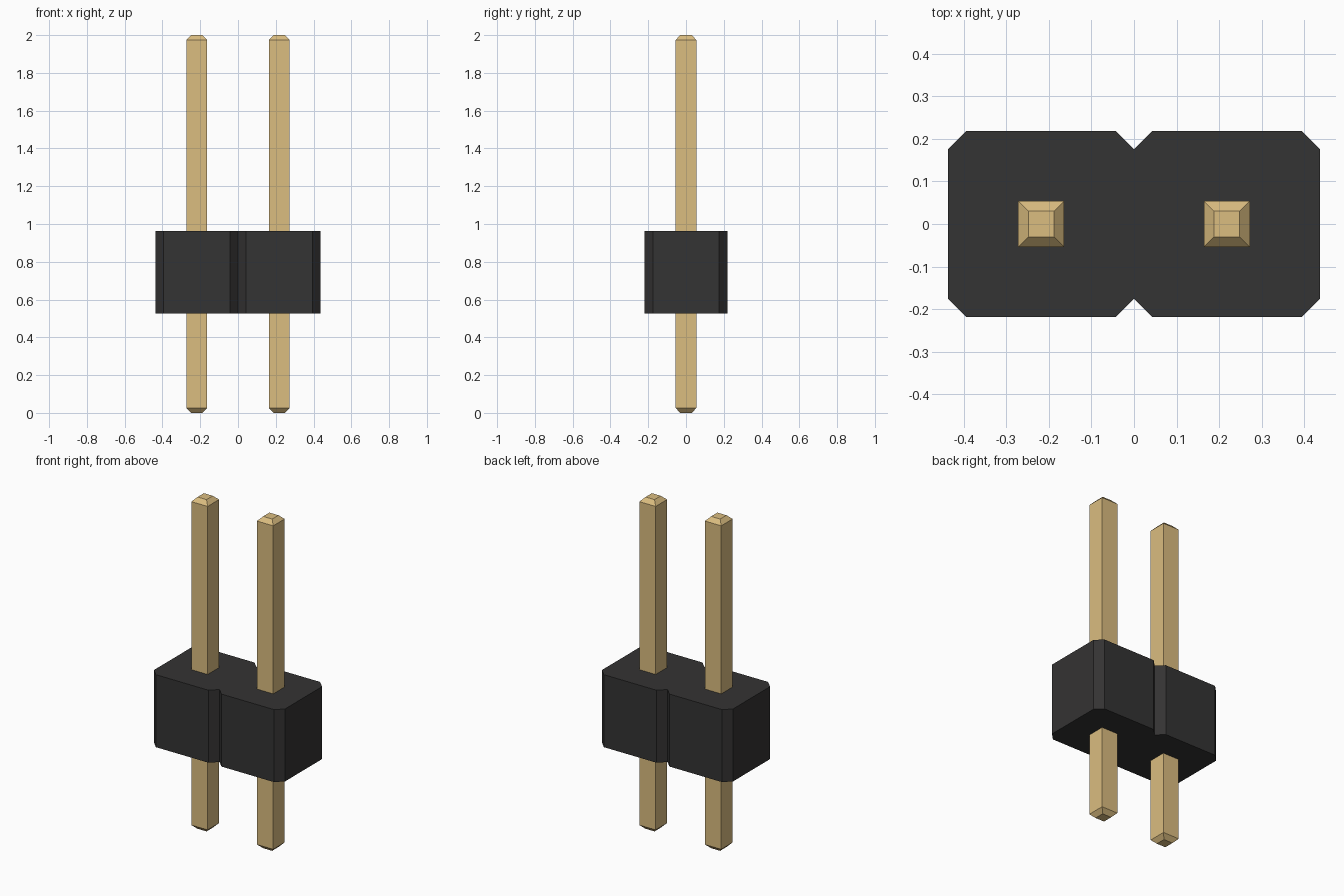
import bpy
import bmesh

cube = bpy.data.objects.get("Cube")
if cube:
    bpy.data.objects.remove(cube, do_unlink=True)


def make_material(name, rgb, metallic=0.0):
    mat = bpy.data.materials.new(name)
    mat.use_nodes = True
    color = (*rgb, 1.0)
    mat.diffuse_color = color
    mat.node_tree.nodes["Principled BSDF"].inputs["Base Color"].default_value = color
    return mat


def loft(name, rings, mat):
    """Solid with flat faces through a stack of matching rings, capped at both ends."""
    bm = bmesh.new()
    loops = [[bm.verts.new(p) for p in ring] for ring in rings]
    n = len(loops[0])
    for low, high in zip(loops, loops[1:]):
        for i in range(n):
            j = (i + 1) % n
            bm.faces.new((low[i], low[j], high[j], high[i]))
    bm.faces.new(loops[0][::-1])
    bm.faces.new(loops[-1])
    bmesh.ops.recalc_face_normals(bm, faces=bm.faces)
    mesh = bpy.data.meshes.new(name)
    bm.to_mesh(mesh)
    bm.free()
    mesh.materials.append(mat)
    obj = bpy.data.objects.new(name, mesh)
    bpy.context.collection.objects.link(obj)
    return obj


black = make_material("black plastic", (0.034, 0.033, 0.033))
gold = make_material("gold metal", (0.708, 0.508, 0.216))

PITCH = 0.4375            # pin spacing and housing depth
HALF = PITCH / 2
CUT = 0.043               # corner chamfer

# Housing: two chamfered squares joined side by side
front = [(-PITCH, -HALF + CUT), (-PITCH + CUT, -HALF), (-CUT, -HALF),
         (0, -HALF + CUT), (CUT, -HALF), (PITCH - CUT, -HALF), (PITCH, -HALF + CUT)]
outline = front + [(-x, -y) for x, y in front]
loft("housing", [[(x, y, z) for x, y in outline] for z in (0.525, 0.962)], black)

# Pins: square rods with tapered tips, passing through the housing
PIN, TIP, TAPER = 0.0545, 0.03, 0.025
for side, cx in (("right", -HALF), ("left", HALF)):
    sections = [(TIP, 0), (PIN, TAPER), (PIN, 2 - TAPER), (TIP, 2)]
    rings = [[(cx + sx * r, sy * r, z) for sx, sy in ((-1, -1), (1, -1), (1, 1), (-1, 1))]
             for r, z in sections]
    loft(side + "_pin", rings, gold)
